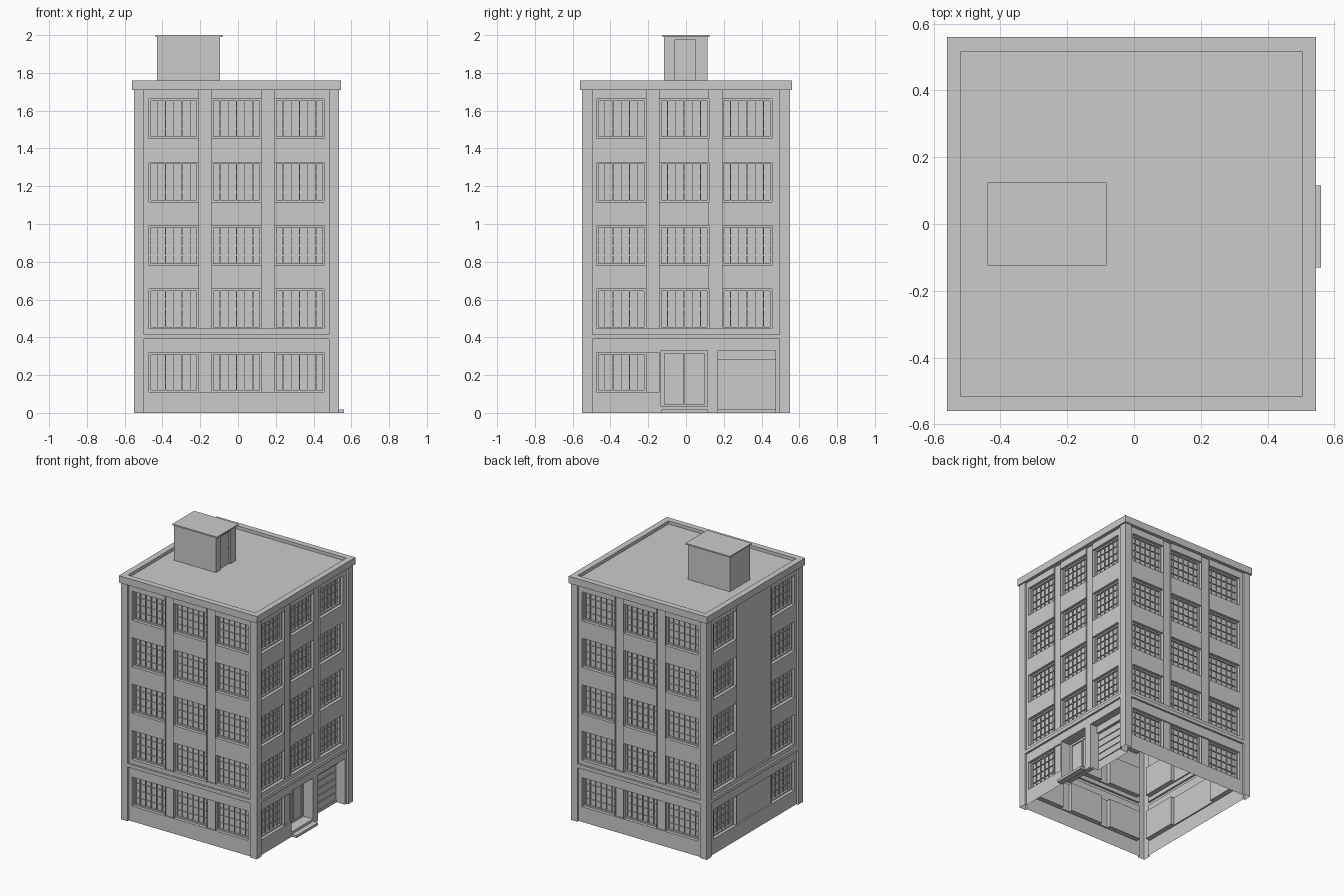
import bpy, bmesh, math
from mathutils import Matrix, Vector

if "Cube" in bpy.data.objects:
    bpy.data.objects.remove(bpy.data.objects["Cube"])

CX = -0.0075                       # building centre in x (step sticks out at +x)
HX, HY, TOP = 0.543, 0.55, 1.71    # half sizes and wall height
PANEL, STRIP, PANE = 0.014, 0.024, 0.05   # depths of wall panel, strips, glass
FLOORS = [0.11 + 0.3355 * i for i in range(5)]
WIN_H, WIN_W = 0.21, 0.262
COLS = [-0.333, 0.0, 0.333]


def make_object(name, bm, matrix=Matrix()):
    bmesh.ops.remove_doubles(bm, verts=bm.verts[:], dist=1e-5)
    mesh = bpy.data.meshes.new(name)
    bm.to_mesh(mesh)
    bm.free()
    return place(name, mesh, matrix)


def place(name, mesh, matrix):
    ob = bpy.data.objects.new(name, mesh)
    ob.matrix_world = matrix
    bpy.context.collection.objects.link(ob)
    return ob


def add_box(bm, x0, x1, y0, y1, z0, z1):
    m = Matrix.Translation(((x0 + x1) / 2, (y0 + y1) / 2, (z0 + z1) / 2))
    m = m @ Matrix.Diagonal((x1 - x0, y1 - y0, z1 - z0, 1))
    bmesh.ops.create_cube(bm, size=1, matrix=m)


def box(name, *ext):
    bm = bmesh.new()
    add_box(bm, *ext)
    return make_object(name, bm)


def relief(name, rects, dist, matrix):
    """Single-skin stepped wall; each rect (u0, u1, v0, v1, depth) overrides earlier ones."""
    us = sorted({round(u, 4) for r in rects for u in r[:2]})
    vs = sorted({round(v, 4) for r in rects for v in r[2:4]})

    def depth(i, j):
        u, v = (us[i] + us[i + 1]) / 2, (vs[j] + vs[j + 1]) / 2
        return [r[4] for r in rects if r[0] < u < r[1] and r[2] < v < r[3]][-1] - dist

    nu, nv = len(us) - 1, len(vs) - 1
    d = [[depth(i, j) for j in range(nv)] for i in range(nu)]
    bm = bmesh.new()

    def quad(*pts):
        bm.faces.new([bm.verts.new(p) for p in pts])

    for i in range(nu):
        for j in range(nv):
            a, u0, u1, v0, v1 = d[i][j], us[i], us[i + 1], vs[j], vs[j + 1]
            quad((u0, a, v0), (u1, a, v0), (u1, a, v1), (u0, a, v1))
            if i + 1 < nu and abs(d[i + 1][j] - a) > 1e-5:
                b = d[i + 1][j]
                quad((u1, a, v0), (u1, b, v0), (u1, b, v1), (u1, a, v1))
            if j + 1 < nv and abs(d[i][j + 1] - a) > 1e-5:
                b = d[i][j + 1]
                quad((u0, a, v1), (u1, a, v1), (u1, b, v1), (u0, b, v1))
    return make_object(name, bm, matrix)


def grille_mesh(nx=6, nz=4, fr=0.01, bar=0.004):
    """Window frame with a grid of thin glazing bars."""
    bm = bmesh.new()
    w, h = WIN_W / 2, WIN_H / 2
    for s in (-1, 1):
        a, b = sorted((s * w, s * (w - fr)))
        add_box(bm, a, b, -0.014, 0, -h, h)
        a, b = sorted((s * h, s * (h - fr)))
        add_box(bm, -w + fr, w - fr, -0.014, 0, a, b)
    for i in range(1, nx):
        x = -w + 2 * w * i / nx
        add_box(bm, x - bar / 2, x + bar / 2, -0.008, 0, -h + fr, h - fr)
    for j in range(1, nz):
        z = -h + 2 * h * j / nz
        add_box(bm, -w + fr, w - fr, -0.007, 0, z - bar / 2, z + bar / 2)
    mesh = bpy.data.meshes.new("window_grille")
    bm.to_mesh(mesh)
    bm.free()
    return mesh


GRILLE = grille_mesh()


def facade(side, turn, half, dist, panel, shift):
    m = Matrix.Translation((CX, 0, 0)) @ Matrix.Rotation(math.radians(turn), 4, 'Z')
    rects = [(-half, half, 0, TOP, 0),
             (-panel, panel, 0, 0.39, PANEL), (-panel, panel, 0.416, TOP, PANEL)]
    # vertical strips between the window columns (one wide blank strip on the left side)
    strips = [(-0.2, 0.2)] if side == "left" else [(-0.2, -0.133), (0.133, 0.2)]
    for a, b in strips:
        rects.append((a + shift, b + shift, FLOORS[1], TOP, STRIP))
        if not (side == "right" and a > 0):
            rects.append((a + shift, b + shift, FLOORS[0], FLOORS[0] + WIN_H, STRIP))
    # windows
    for k, u in enumerate(COLS):
        for f, z in enumerate(FLOORS):
            if (side == "left" and k == 1) or (side == "right" and f == 0 and k > 0):
                continue
            c = u + shift
            rects.append((c - WIN_W / 2, c + WIN_W / 2, z, z + WIN_H, PANE))
            place(f"{side}_window_{f}_{k}", GRILLE,
                  m @ Matrix.Translation((c, PANE - dist, z + WIN_H / 2)))
    if side == "right":
        # entrance niche with double door
        rects.append((-0.132, 0.113, 0.035, 0.33, 0.09))
        for a, b in ((-0.115, -0.016), (-0.004, 0.097)):
            rects.append((a, b, 0.045, 0.315, 0.098))
        # garage niche with shutter panels, top box and bottom bar
        rects.append((0.17, 0.475, 0, 0.33, 0.09))
        for i in range(5):
            z = 0.022 + i * 0.0516
            rects.append((0.17, 0.475, z, z + 0.046, 0.084))
        rects += [(0.17, 0.475, 0.28, 0.33, 0.07), (0.17, 0.475, 0, 0.02, 0.08)]
    relief(side + "_wall", rects, dist, m)


facade("front", 0, HX, HY, 0.49, 0.0)
facade("right", 90, HY, HX, 0.495, -0.01)
facade("back", 180, HX, HY, 0.49, 0.0)
facade("left", 270, HY, HX, 0.495, 0.01)

# roof with parapet, lofted from rectangular loops
bm = bmesh.new()
loops = []
for off, z in ((-0.05, TOP), (0.01, TOP), (0.01, 1.76), (-0.033, 1.76), (-0.033, 1.737)):
    x, y = HX + off, HY + off
    loops.append([bm.verts.new((CX + sx * x, sy * y, z))
                  for sx, sy in ((-1, -1), (1, -1), (1, 1), (-1, 1))])
for lo, hi in zip(loops, loops[1:]):
    for i in range(4):
        n = (i + 1) % 4
        bm.faces.new((lo[i], lo[n], hi[n], hi[i]))
bm.faces.new(loops[-1])
make_object("roof_parapet", bm)

# rooftop stair house: three plain walls and one with a door
PX, PD, PH = -0.2625, 0.1675, 0.1145
for name, turn, half, dist in (("front", 0, PD, PH), ("right", 90, PH, PD),
                               ("back", 180, PD, PH), ("left", 270, PH, PD)):
    rects = [(-half, half, 1.737, 1.99, 0)]
    if name == "right":
        rects.append((-0.055, 0.052, 1.737, 1.975, 0.012))
    relief("stair_house_" + name, rects, dist,
           Matrix.Translation((PX, -0.002, 0)) @ Matrix.Rotation(math.radians(turn), 4, 'Z'))
box("stair_house_roof", -0.438, -0.082, -0.124, 0.124, 1.99, 2.0)
box("stair_house_door_knob", -0.109, -0.1, 0.034, 0.041, 1.847, 1.854)

# entrance step
box("entrance_step", 0.515, 0.56, -0.13, 0.115, 0, 0.018)
